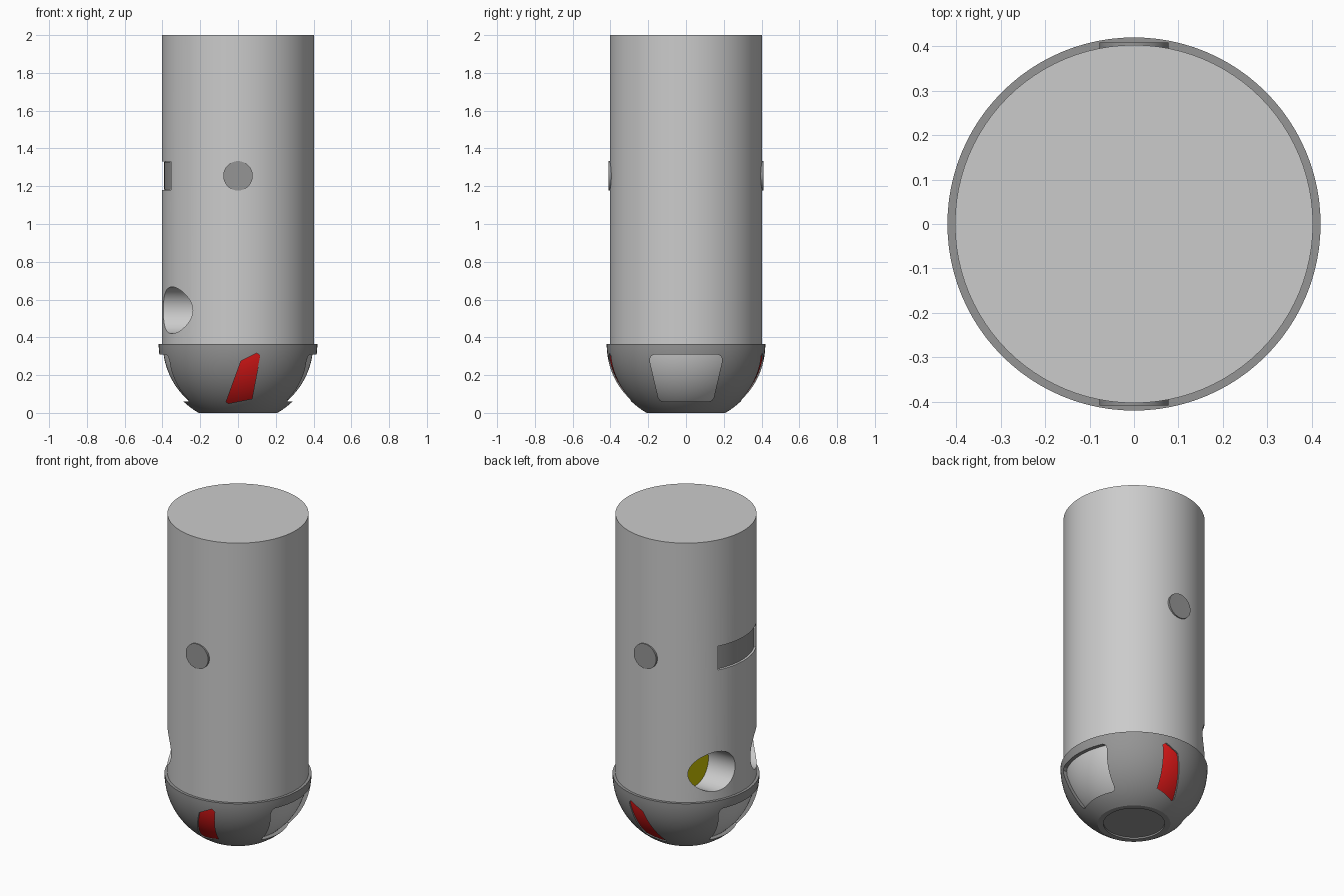
import bpy, bmesh
from math import sin, cos, pi, radians, sqrt, asin

if "Cube" in bpy.data.objects:
    bpy.data.objects.remove(bpy.data.objects["Cube"])

DOME_Z = 0.365   # height of the dome's equator


def material(name, rgb):
    m = bpy.data.materials.new(name)
    m.diffuse_color = (*rgb, 1)
    m.use_nodes = True
    m.node_tree.nodes["Principled BSDF"].inputs["Base Color"].default_value = m.diffuse_color
    return m


DARK = material("dark_grey", (0.3, 0.3, 0.3))
RED = material("red", (0.8, 0.01, 0.01))
YELLOW = material("yellow", (0.6, 0.55, 0.0))


def finish(name, bm, mat=None):
    bmesh.ops.recalc_face_normals(bm, faces=bm.faces)
    me = bpy.data.meshes.new(name)
    bm.to_mesh(me)
    bm.free()
    ob = bpy.data.objects.new(name, me)
    bpy.context.collection.objects.link(ob)
    if mat:
        me.materials.append(mat)
    return ob


def lathe(name, profile, mat=None, n=96, a0=0.0, a1=2 * pi):
    """Revolve (r, z) points about z; a partial sweep of a closed profile is capped."""
    bm = bmesh.new()
    full = abs(a1 - a0 - 2 * pi) < 1e-6
    rings = []
    for i in range(n if full else n + 1):
        a = a0 + (a1 - a0) * i / n
        rings.append([bm.verts.new((r * cos(a), r * sin(a), z)) for r, z in profile])
    m = len(profile)
    for i in range(n):
        p, q = rings[i], rings[(i + 1) % len(rings)]
        for j in range(m):
            k = (j + 1) % m
            if profile[j][0] < 1e-6 and profile[k][0] < 1e-6:
                continue
            bm.faces.new((p[j], q[j], q[k], p[k]))
    if not full:
        bm.faces.new(rings[0])
        bm.faces.new(rings[-1])
    bmesh.ops.remove_doubles(bm, verts=bm.verts, dist=1e-5)
    return finish(name, bm, mat)


def prism(name, outline, axis, lo, hi, mat=None):
    """Extrude an outline of (u, z) points along x or y."""
    bm = bmesh.new()
    def put(u, z, d):
        return bm.verts.new((d, u, z) if axis == "x" else (u, d, z))
    a = [put(u, z, lo) for u, z in outline]
    b = [put(u, z, hi) for u, z in outline]
    bm.faces.new(a)
    bm.faces.new(b)
    for i in range(len(a)):
        j = (i + 1) % len(a)
        bm.faces.new((a[i], a[j], b[j], b[i]))
    return finish(name, bm, mat)


def circle(u, z, r, n=48):
    return [(u + r * cos(2 * pi * i / n), z + r * sin(2 * pi * i / n)) for i in range(n)]


def bowl(R, z_low, n=24):
    """Lower arc of a sphere, from z_low up to the equator."""
    t0 = asin((DOME_Z - z_low) / R)
    return [(R * cos(t0 * (1 - i / n)), DOME_Z - R * sin(t0 * (1 - i / n))) for i in range(n + 1)]


def boolean(ob, cutter, op="DIFFERENCE"):
    mod = ob.modifiers.new("cut", "BOOLEAN")
    mod.operation, mod.solver, mod.object = op, "EXACT", cutter
    bpy.context.view_layer.objects.active = ob
    bpy.ops.object.modifier_apply(modifier=mod.name)
    bpy.data.objects.remove(cutter)


# main cylinder with its rounded inner bottom
body = lathe("body", [(0, 0.015)] + bowl(0.398, 0.015)[:-1]
             + [(0.398, 0.355), (0.403, 0.355), (0.403, 2.0), (0, 2.0)])

# outer dome shell with rim and shallow underside recess
dome = lathe("dome_shell", [(0, 0.01), (0.175, 0.01), (0.175, 0)] + bowl(0.42, 0.0)
             + [(0.39, DOME_Z)] + bowl(0.39, 0.03)[-2::-1] + [(0, 0.03)], DARK)

# side windows through the shell
half = [(0.12, 0.06), (0.138, 0.066), (0.147, 0.082), (0.192, 0.275), (0.188, 0.298), (0.172, 0.308)]
window = half + [(-u, z) for u, z in reversed(half)]
for s in (-1, 1):
    boolean(dome, prism("window_cutter", window, "x", *sorted((0.15 * s, 0.6 * s))))

# slanted red panels, front and back
slant = [(-0.063, 0.058), (-0.05, 0.05), (0.074, 0.075), (0.117, 0.302), (0.1, 0.317), (0.016, 0.275)]
for s, side in ((-1, "front"), (1, "back")):
    span = sorted((0.12 * s, 0.6 * s))
    boolean(dome, prism("panel_cutter", slant, "y", *span))
    panel = prism(side + "_red_panel", slant, "y", *span, RED)
    ball = lathe("ball", [(0, 0.02)] + bowl(0.412, 0.02) + [(0, DOME_Z)])
    boolean(panel, ball, "INTERSECT")
    panel.data.materials.clear()
    panel.data.materials.append(RED)

# twin bores on the left side with yellow bottoms
for s, side in ((-1, "front"), (1, "back")):
    bore = circle(0.2 * s, 0.543, 0.124)
    boolean(body, prism("bore_cutter", bore, "x", -0.6, -0.2))
    prism(side + "_bore_lens", circle(0.2 * s, 0.543, 0.1238), "x", -0.21, -0.198, YELLOW)

# shallow curved slot on the left side
a0, a1 = radians(152), radians(208)
boolean(body, lathe("slot_cutter", [(0.388, 1.18), (0.45, 1.18), (0.45, 1.33), (0.388, 1.33)],
                    None, 24, a0, a1))
lathe("slot_panel", [(0.384, 1.182), (0.391, 1.182), (0.391, 1.328), (0.384, 1.328)],
      DARK, 24, a0 + 0.003, a1 - 0.003)

# flat round buttons, front and back
for s, side in ((-1, "front"), (1, "back")):
    prism(side + "_button", circle(0, 1.255, 0.078), "y", *sorted((0.38 * s, 0.409 * s)), DARK)

# smooth shading with crisp edges
for ob in bpy.context.scene.objects:
    ob.select_set(True)
    bpy.context.view_layer.objects.active = ob
bpy.ops.object.shade_smooth_by_angle(angle=radians(30))
